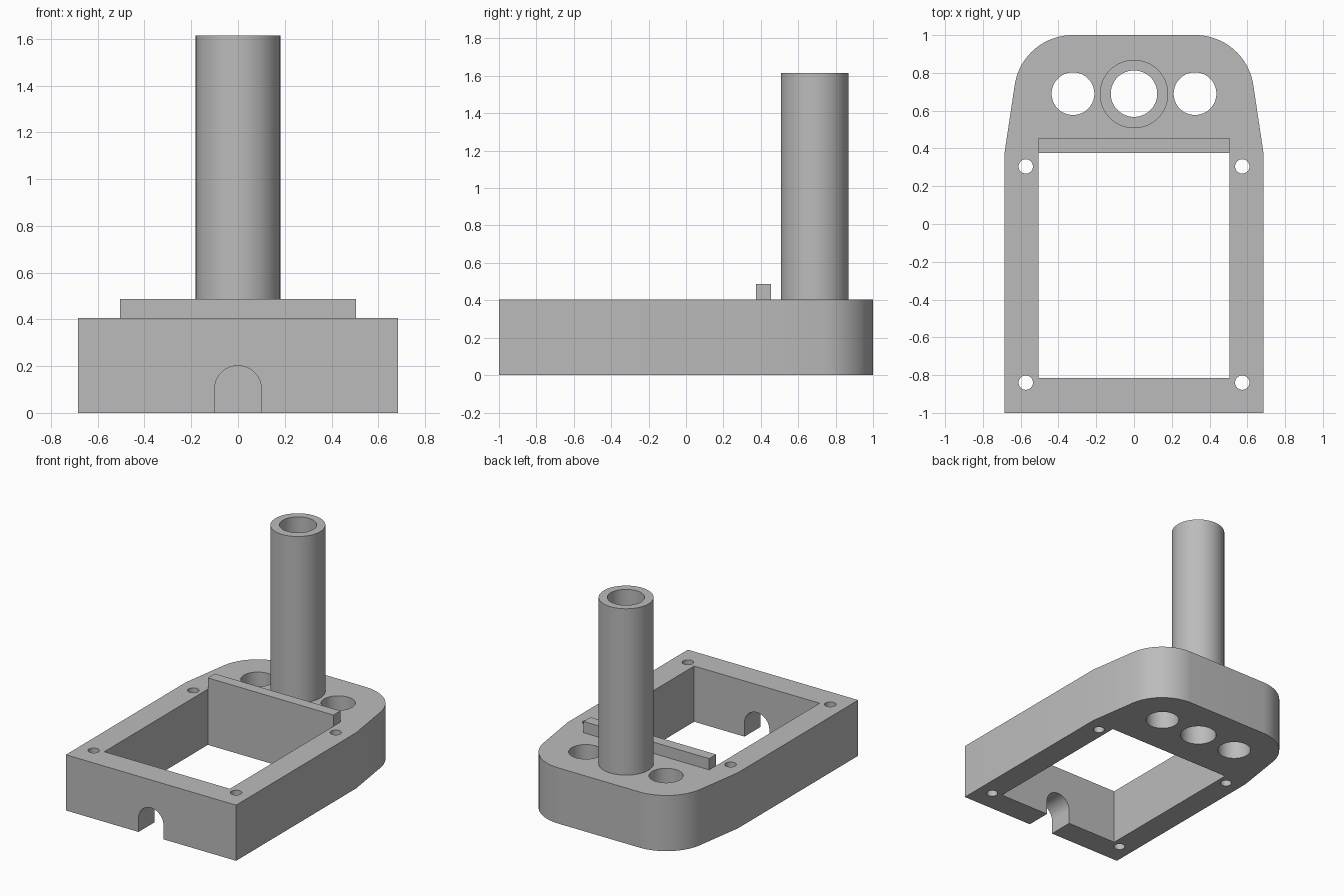
import bpy, bmesh
from math import sin, cos, pi, radians

if "Cube" in bpy.data.objects:
    bpy.data.objects.remove(bpy.data.objects["Cube"])

grey = bpy.data.materials.new("plain grey")
grey.use_nodes = True
colour = (0.5, 0.5, 0.5, 1)
grey.diffuse_color = colour
grey.node_tree.nodes["Principled BSDF"].inputs["Base Color"].default_value = colour

PLATE_TOP = 0.405
TUBE_TOP = 1.615
HOLE_Y = 0.69


def prism(name, outline, start, depth):
    """Extrude a closed 3D outline that begins at start along depth."""
    bm = bmesh.new()
    face = bm.faces.new([bm.verts.new([a + b for a, b in zip(p, start)]) for p in outline])
    ext = bmesh.ops.extrude_face_region(bm, geom=[face])
    verts = [v for v in ext["geom"] if isinstance(v, bmesh.types.BMVert)]
    bmesh.ops.translate(bm, verts=verts, vec=depth)
    bmesh.ops.recalc_face_normals(bm, faces=bm.faces)
    mesh = bpy.data.meshes.new(name)
    bm.to_mesh(mesh)
    bm.free()
    obj = bpy.data.objects.new(name, mesh)
    bpy.context.collection.objects.link(obj)
    mesh.materials.append(grey)
    return obj


def arc(cx, cy, r, a0, a1, n):
    angles = [radians(a0 + (a1 - a0) * i / n) for i in range(n + 1)]
    return [(cx + r * cos(a), cy + r * sin(a)) for a in angles]


def cylinder(name, x, y, r, z0, z1, n=64):
    ring = [(px, py, 0) for px, py in arc(x, y, r, 0, 360, n)[:-1]]
    return prism(name, ring, (0, 0, z0), (0, 0, z1 - z0))


def box(name, x, y0, y1, z0, z1):
    base = [(-x, y0, 0), (x, y0, 0), (x, y1, 0), (-x, y1, 0)]
    return prism(name, base, (0, 0, z0), (0, 0, z1 - z0))


def cut(target, cutters):
    for c in cutters:
        mod = target.modifiers.new(c.name, "BOOLEAN")
        mod.operation = "DIFFERENCE"
        mod.solver = "EXACT"
        mod.object = c
    bpy.context.view_layer.objects.active = target
    for mod in list(target.modifiers):
        bpy.ops.object.modifier_apply(modifier=mod.name)


def smooth(obj):
    bpy.ops.object.select_all(action="DESELECT")
    obj.select_set(True)
    bpy.context.view_layer.objects.active = obj
    bpy.ops.object.shade_smooth_by_angle(angle=radians(30))


# Base plate: square front, tapered sides, rounded back corners
half = [(0.685, -1), (0.685, 0.38)] + arc(0.325, 0.69, 0.31, 8, 90, 20)
outline = half + [(-x, y) for x, y in reversed(half)]
plate = prism("base_frame", [(x, y, 0) for x, y in outline], (0, 0, 0), (0, 0, PLATE_TOP))

# Openings: window, three large holes, four screw holes, cable slot
cutters = [box("window_cutter", 0.505, -0.815, 0.375, -0.1, 0.6)]
bore = cylinder("bore_cutter", 0, HOLE_Y, 0.123, -0.1, 2)
cutters.append(bore)
for side in (-1, 1):
    cutters.append(cylinder("round_hole_cutter", side * 0.323, HOLE_Y, 0.113, -0.1, 0.6))
    for y in (-0.84, 0.305):
        cutters.append(cylinder("screw_hole_cutter", side * 0.573, y, 0.038, -0.1, 0.6, 32))
arch = [(0.1, -0.2)] + arc(0, 0.102, 0.1, 0, 180, 32) + [(-0.1, -0.2)]
cutters.append(prism("cable_slot_cutter", [(x, 0, z) for x, z in arch],
                     (0, -1.1, 0), (0, 0.4, 0)))
cut(plate, cutters)

# Upright tube and the low ledge behind the window
tube = cylinder("upright_tube", 0, HOLE_Y - 0.002, 0.181, PLATE_TOP, TUBE_TOP)
cut(tube, [bore])
ledge = box("ledge_bar", 0.505, 0.375, 0.455, PLATE_TOP, 0.487)

for obj in (plate, tube):
    smooth(obj)
for c in cutters:
    bpy.data.objects.remove(c)
